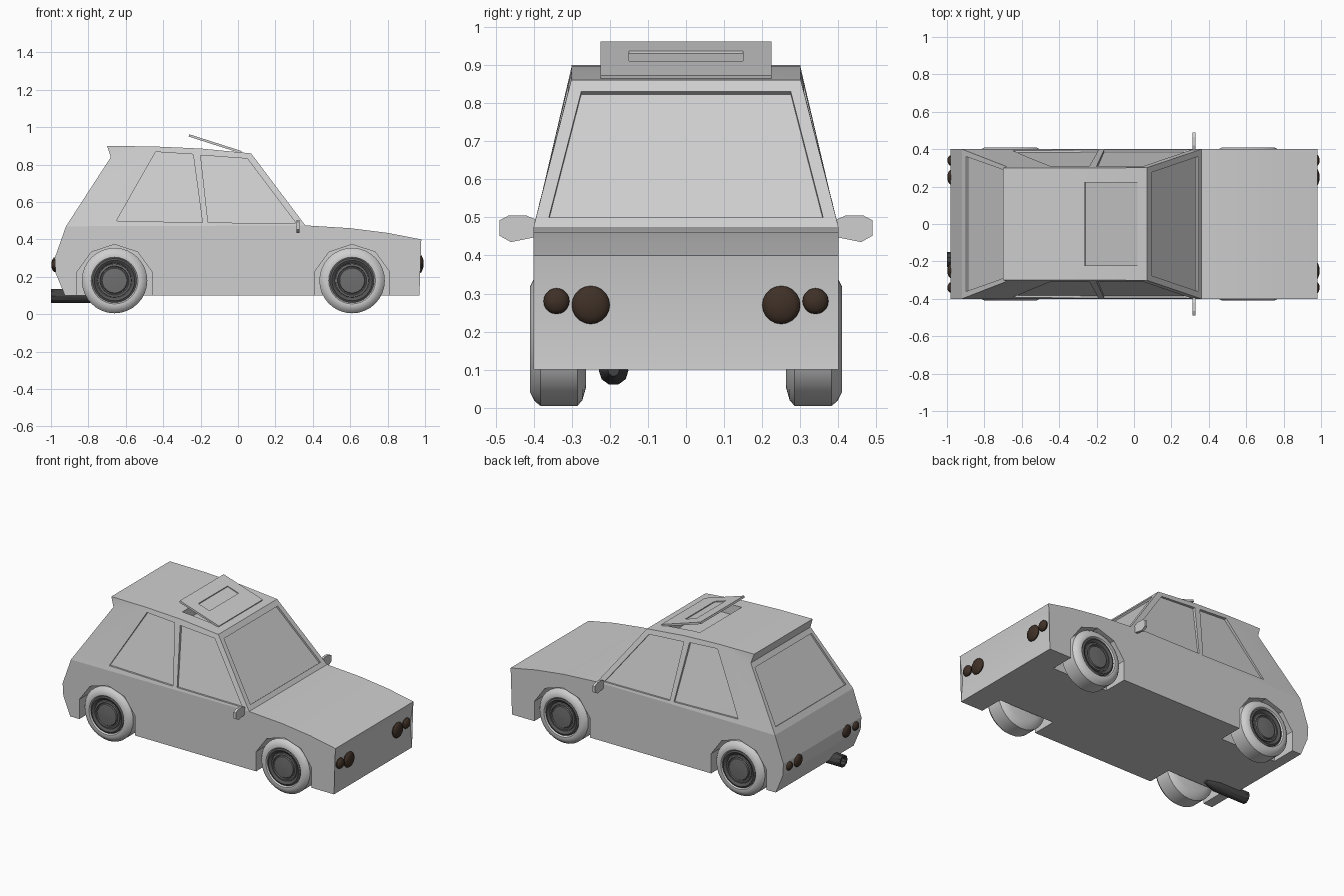
import bpy, bmesh, math
from mathutils import Vector

cube = bpy.data.objects.get("Cube")
if cube:
    bpy.data.objects.remove(cube, do_unlink=True)


def material(name, *rgb):
    m = bpy.data.materials.new(name)
    m.use_nodes = True
    m.diffuse_color = (*rgb, 1)
    m.node_tree.nodes["Principled BSDF"].inputs["Base Color"].default_value = (*rgb, 1)
    return m


PAINT = material("light grey paint", 0.62, 0.62, 0.62)
HUB = material("mid grey hub", 0.16, 0.16, 0.16)
RIM = material("dark grey rim", 0.09, 0.09, 0.09)
PIPE = material("charcoal pipe", 0.055, 0.055, 0.055)
LAMP = material("dark brown lamp", 0.05, 0.03, 0.02)


def finish(name, bm, mat):
    bmesh.ops.recalc_face_normals(bm, faces=bm.faces)
    mesh = bpy.data.meshes.new(name)
    bm.to_mesh(mesh)
    bm.free()
    mesh.materials.append(mat)
    ob = bpy.data.objects.new(name, mesh)
    bpy.context.collection.objects.link(ob)
    return ob


def smooth(ob, degrees=30):
    bpy.ops.object.select_all(action="DESELECT")
    ob.select_set(True)
    bpy.context.view_layer.objects.active = ob
    bpy.ops.object.shade_smooth_by_angle(angle=math.radians(degrees))


def loft(name, ring_a, ring_b, mat=PAINT):
    """Solid between two matching rings of points."""
    bm = bmesh.new()
    a = [bm.verts.new(p) for p in ring_a]
    b = [bm.verts.new(p) for p in ring_b]
    caps = [bm.faces.new(a), bm.faces.new(b)]
    for i in range(len(a)):
        j = (i + 1) % len(a)
        bm.faces.new((a[i], a[j], b[j], b[i]))
    bmesh.ops.triangulate(bm, faces=caps)
    return finish(name, bm, mat)


def slab(name, points, start, end, mat=PAINT):
    """Polygon thickened from one offset to another."""
    return loft(name, [Vector(p) + Vector(start) for p in points],
                [Vector(p) + Vector(end) for p in points], mat)


def carve(ob, cutters):
    for cutter in cutters:
        cutter.hide_render = True
        mod = ob.modifiers.new("cut", "BOOLEAN")
        mod.operation = "DIFFERENCE"
        mod.solver = "EXACT"
        mod.object = cutter
    bpy.context.view_layer.update()
    graph = bpy.context.evaluated_depsgraph_get()
    mesh = bpy.data.meshes.new_from_object(ob.evaluated_get(graph))
    ob.modifiers.clear()
    ob.data = mesh
    for cutter in cutters:
        bpy.data.objects.remove(cutter, do_unlink=True)


def revolve(name, profile, axis, centre, mat, steps):
    """Turn (radius, position) pairs around the x or y axis."""
    bm = bmesh.new()
    rings = []
    for r, t in profile:
        ring = []
        for k in range(steps if r else 1):
            ang = math.tau * k / steps
            u, w = r * math.cos(ang), r * math.sin(ang)
            p = Vector((t, u, w) if axis == "x" else (u, t, w))
            ring.append(bm.verts.new(p + Vector(centre)))
        rings.append(ring)
    for a, b in zip(rings, rings[1:]):
        for k in range(steps):
            n = (k + 1) % steps
            quad = [a[k % len(a)], a[n % len(a)], b[n % len(b)], b[k % len(b)]]
            bm.faces.new(list(dict.fromkeys(quad)))
    ob = finish(name, bm, mat)
    smooth(ob, 35)
    return ob


AXLES = {"rear": -0.66, "front": 0.61}
SIDES = {"left": 1, "right": -1}

# Lower body with wheel arches
outline = [(-0.925, 0.10), (0.97, 0.10), (0.957, 0.25), (0.98, 0.40), (0.80, 0.435),
           (0.60, 0.46), (0.36, 0.475), (-0.92, 0.47), (-0.98, 0.30), (-0.975, 0.22)]
body = slab("lower_body", [(x, 0, z) for x, z in outline], (0, -0.4, 0), (0, 0.4, 0))
cutters = []
for s in SIDES.values():
    for ax in AXLES.values():
        arch = [(ax + 0.21 * math.cos(math.tau * (k + 0.5) / 10), 0,
                 0.163 + 0.21 * math.sin(math.tau * (k + 0.5) / 10)) for k in range(10)]
        cutters.append(slab("arch_cutter", arch, (0, s * 0.24, 0), (0, s * 0.5, 0)))
carve(body, cutters)
smooth(body, 15)


# Cabin with tapering sides
def side_y(z):
    return 0.4 - 0.1 * max(0, min(1, (z - 0.475) / 0.39))


shell = [(0.36, 0.475), (-0.92, 0.47), (-0.68, 0.84), (-0.70, 0.90),
         (-0.45, 0.897), (-0.20, 0.886), (0.07, 0.86)]
cabin = loft("cabin", *[[(x, s * side_y(z), z) for x, z in shell] for s in (-1, 1)])

# Recessed side windows
windows = [[(-0.65, 0.50), (-0.19, 0.49), (-0.24, 0.855), (-0.44, 0.868)],
           [(-0.16, 0.49), (0.31, 0.487), (0.05, 0.832), (-0.20, 0.85)]]
cutters = []
for s in SIDES.values():
    for win in windows:
        cutters.append(slab("window_cutter", [(x, s * side_y(z), z) for x, z in win],
                            (0, -s * 0.012, 0), (0, s * 0.04, 0)))


# Recessed windscreen and rear window
def end_window(x0, z0, slope, low, high, normal):
    pts = [(x0 + (z - z0) * slope, y, z) for y, z in
           ((-low[0], low[1]), (low[0], low[1]), (high[0], high[1]), (-high[0], high[1]))]
    n = Vector(normal).normalized()
    return slab("window_cutter", pts, n * -0.012, n * 0.03)


cutters.append(end_window(0.36, 0.475, -0.753, (0.36, 0.50), (0.275, 0.83), (0.80, 0, 0.60)))
cutters.append(end_window(-0.92, 0.47, 0.649, (0.36, 0.505), (0.29, 0.81), (-0.84, 0, 0.545)))

# Sunroof opening
hole = [(-0.25, -0.215, 0), (-0.03, -0.215, 0), (-0.03, 0.215, 0), (-0.25, 0.215, 0)]
cutters.append(slab("sunroof_cutter", hole, (0, 0, 0.82), (0, 0, 1)))
carve(cabin, cutters)
smooth(cabin, 12)


# Tilted sunroof panel with a recessed pane
def tilted(x0, x1, half):
    return [(x, y, 0.962 - 0.32 * (x + 0.26)) for x, y in
            ((x0, -half), (x1, -half), (x1, half), (x0, half))]


panel = slab("sunroof_panel", tilted(-0.26, 0.02, 0.225), (-0.004, 0, -0.012), (0, 0, 0))
carve(panel, [slab("pane_cutter", tilted(-0.18, -0.10, 0.15), (0, 0, -0.006), (0, 0, 0.02))])

# Door mirrors
mirror_shape = [(0.385, 0.45), (0.46, 0.435), (0.49, 0.452), (0.49, 0.492), (0.465, 0.505),
                (0.42, 0.505), (0.385, 0.49)]
for side, s in SIDES.items():
    slab(side + "_mirror", [(0.32, s * y, z) for y, z in mirror_shape],
         (-0.008, 0, 0), (0.008, 0, 0))

# Wheels
tyre = [(0, 0.262), (0.125, 0.262), (0.160, 0.272), (0.175, 0.285), (0.175, 0.382),
        (0.162, 0.398), (0.140, 0.409), (0.125, 0.408), (0.117, 0.395), (0, 0.385)]
rim = [(0.118, 0.386), (0.118, 0.400), (0.108, 0.405), (0.094, 0.398), (0.088, 0.387)]
hub = [(0.092, 0.386), (0.088, 0.400), (0.078, 0.402), (0.075, 0.395), (0.070, 0.395),
       (0.066, 0.401), (0.014, 0.405), (0, 0.405)]
for end, ax in AXLES.items():
    for side, s in SIDES.items():
        for part, profile, mat in (("tyre", tyre, PAINT), ("rim", rim, RIM), ("hub", hub, HUB)):
            revolve(f"{end}_{side}_{part}", [(r, s * t) for r, t in profile], "y",
                    (ax, 0, 0.18), mat, 32)

# Round lamps on both ends
for end, x, y, z, r in (("head_main", 0.972, 0.25, 0.27, 0.05), ("head_small", 0.972, 0.34, 0.28, 0.034),
                        ("tail_main", -0.978, 0.25, 0.265, 0.04), ("tail_small", -0.978, 0.34, 0.265, 0.028)):
    dome = [(r * math.sin(math.pi * k / 8), 0.02 * math.cos(math.pi * k / 8)) for k in range(1, 8)]
    dome = [(0, 0.02)] + dome + [(0, -0.02)]
    for side, s in SIDES.items():
        revolve(f"{end}_lamp_{side}", dome, "x", (x, s * y, z), LAMP, 20)

# Exhaust pipe, open at the rear
pipe = [(0, -0.90), (0.028, -0.90), (0.028, -1.0), (0.039, -1.0), (0.039, -0.78), (0.015, -0.70), (0, -0.70)]
revolve("exhaust_pipe", pipe, "x", (0, -0.19, 0.098), PIPE, 10)
